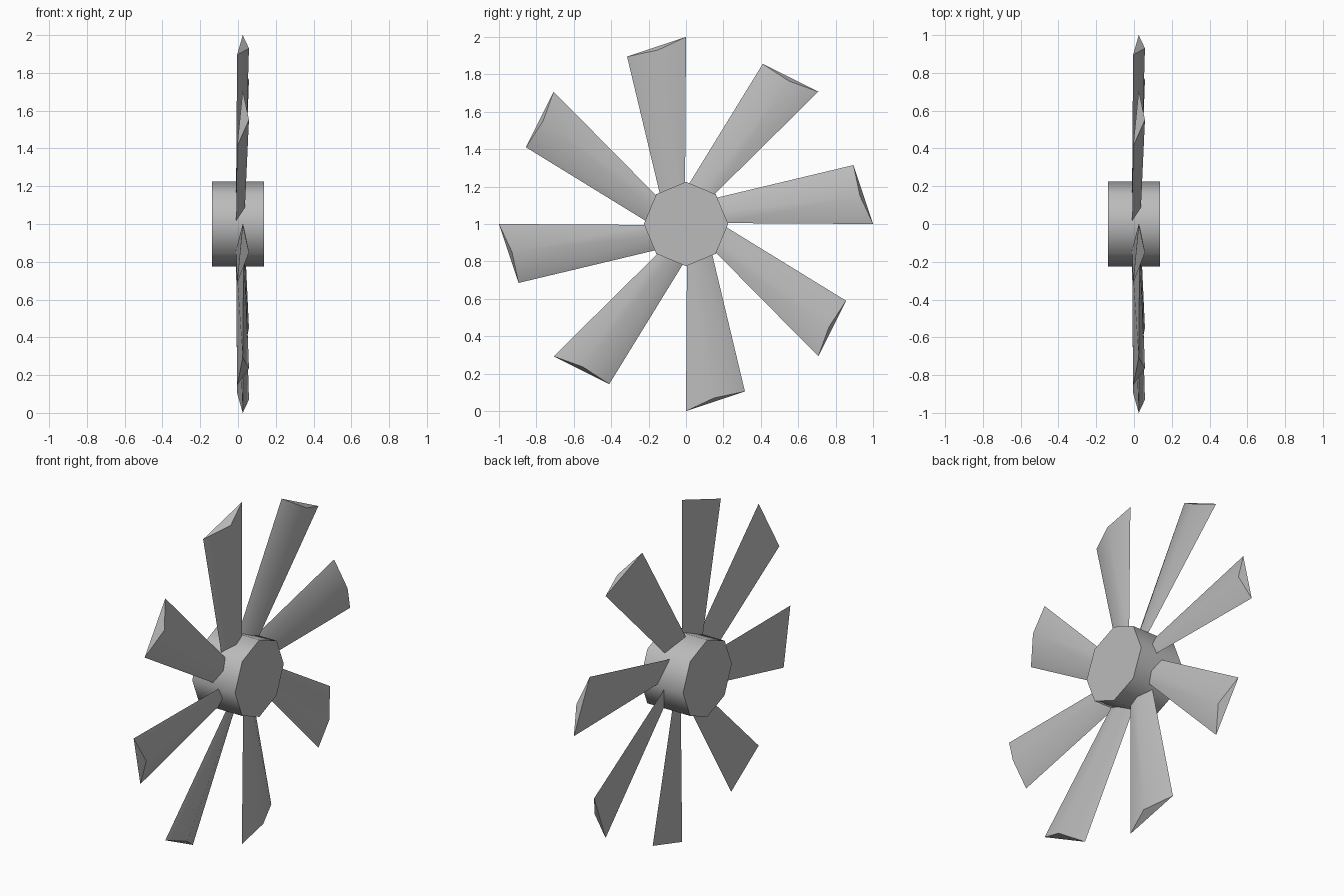
import bpy
import bmesh
import math
from mathutils import Matrix, Vector

default = bpy.data.objects.get("Cube")
if default:
    bpy.data.objects.remove(default, do_unlink=True)

BLADES = 8
HUB_RADIUS = 0.225
HUB_WIDTH = 0.277
CENTRE = Vector((0, 0, 1))

grey = bpy.data.materials.new("light_grey")
grey.use_nodes = True
colour = (0.5, 0.5, 0.5, 1)
grey.diffuse_color = colour
grey.node_tree.nodes["Principled BSDF"].inputs["Base Color"].default_value = colour


def finish(bm, name):
    """Turn a bmesh into a smooth-shaded object with sharp rims."""
    bmesh.ops.recalc_face_normals(bm, faces=bm.faces)
    mesh = bpy.data.meshes.new(name)
    bm.to_mesh(mesh)
    bm.free()
    mesh.materials.append(grey)
    obj = bpy.data.objects.new(name, mesh)
    bpy.context.collection.objects.link(obj)
    bpy.ops.object.select_all(action="DESELECT")
    obj.select_set(True)
    bpy.context.view_layer.objects.active = obj
    bpy.ops.object.shade_smooth_by_angle(angle=math.radians(60))
    return obj


# Octagonal hub lying along x, one corner pointing up
bm = bmesh.new()
bmesh.ops.create_cone(bm, cap_ends=True, segments=BLADES, radius1=HUB_RADIUS,
                      radius2=HUB_RADIUS, depth=HUB_WIDTH,
                      matrix=Matrix.Translation(CENTRE) @ Matrix.Rotation(math.pi / 2, 4, "Y"))
finish(bm, "hub")

# Triangular blade sections (leading edge, ridge, trailing edge) about the hub axis
root = [(0.03, -0.005, 0.2), (0.036, -0.065, 0.17), (-0.01, -0.136, 0.145)]
tip = [(0.025, 0, 1), (0.058, -0.15, 0.93), (-0.005, -0.315, 0.895)]

for i in range(BLADES):
    turn = Matrix.Translation(CENTRE) @ Matrix.Rotation(i * math.tau / BLADES, 4, "X")
    bm = bmesh.new()
    inner = [bm.verts.new(turn @ Vector(p)) for p in root]
    outer = [bm.verts.new(turn @ Vector(p)) for p in tip]
    bm.faces.new(inner)
    bm.faces.new(outer)
    for a in range(3):
        b = (a + 1) % 3
        bm.faces.new((inner[a], inner[b], outer[b], outer[a]))
    finish(bm, f"blade_{i + 1}")
